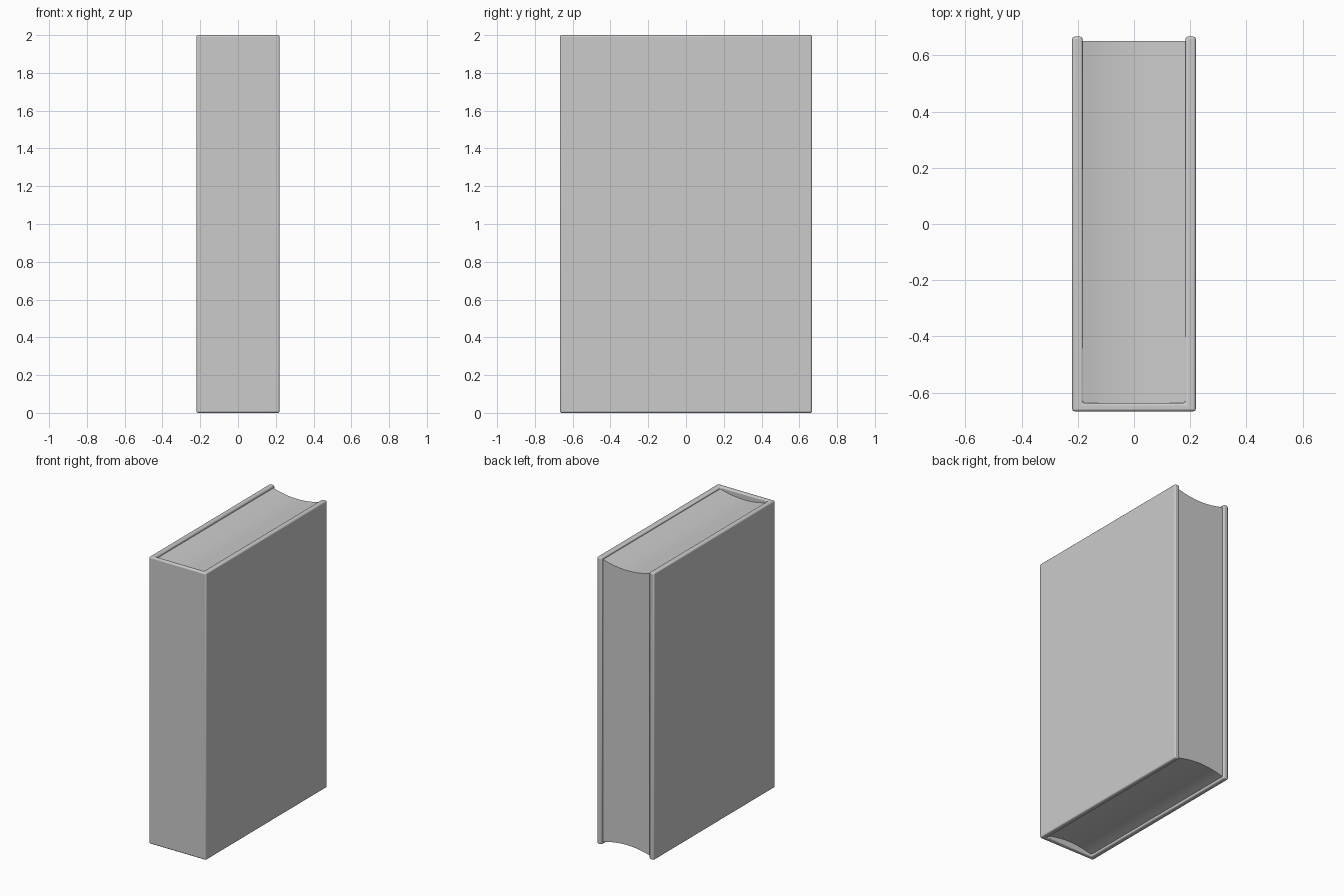
import bpy, bmesh

if "Cube" in bpy.data.objects:
    bpy.data.objects.remove(bpy.data.objects["Cube"])


def extrude_profile(name, points, direction):
    """Closed outline extruded along a direction into a solid."""
    bm = bmesh.new()
    face = bm.faces.new([bm.verts.new(p) for p in points])
    result = bmesh.ops.extrude_face_region(bm, geom=[face])
    verts = [g for g in result["geom"] if isinstance(g, bmesh.types.BMVert)]
    bmesh.ops.translate(bm, verts=verts, vec=direction)
    bmesh.ops.recalc_face_normals(bm, faces=bm.faces)
    mesh = bpy.data.meshes.new(name)
    bm.to_mesh(mesh)
    bm.free()
    obj = bpy.data.objects.new(name, mesh)
    bpy.context.collection.objects.link(obj)
    return obj


def finish(obj, width, segments):
    """Rounded edges and smooth shading."""
    if width:
        bevel = obj.modifiers.new("rounded_edges", "BEVEL")
        bevel.width = width
        bevel.segments = segments
        bevel.limit_method = "ANGLE"
        bevel.angle_limit = 0.7
    bpy.ops.object.select_all(action="DESELECT")
    obj.select_set(True)
    bpy.context.view_layer.objects.active = obj
    bpy.ops.object.shade_smooth_by_angle(angle=0.6)


W, D, H = 0.22, 0.667, 2.0      # half width, half depth, height
IN_X, SPINE_Y = 0.183, -0.638   # inner faces of the cover

# Cover: two boards joined by the spine
right = [(W, -D), (W, D), (IN_X, D), (IN_X, SPINE_Y)]
outline = right + [(-x, y) for x, y in reversed(right)]
cover = extrude_profile("cover", [(x, y, 0) for x, y in outline], (0, 0, H))
finish(cover, 0.009, 3)

# Page block: top and bottom sag gently between the boards
N = 16
top = []
for i in range(N + 1):
    t = -1 + 2 * i / N
    top.append((t * (IN_X + 0.002), 1.957 + 0.028 * t * t))
section = top + [(x, H - z) for x, z in reversed(top)]
pages = extrude_profile("pages", [(x, SPINE_Y - 0.005, z) for x, z in section],
                        (0, 0.652 - SPINE_Y + 0.005, 0))
finish(pages, 0, 0)
